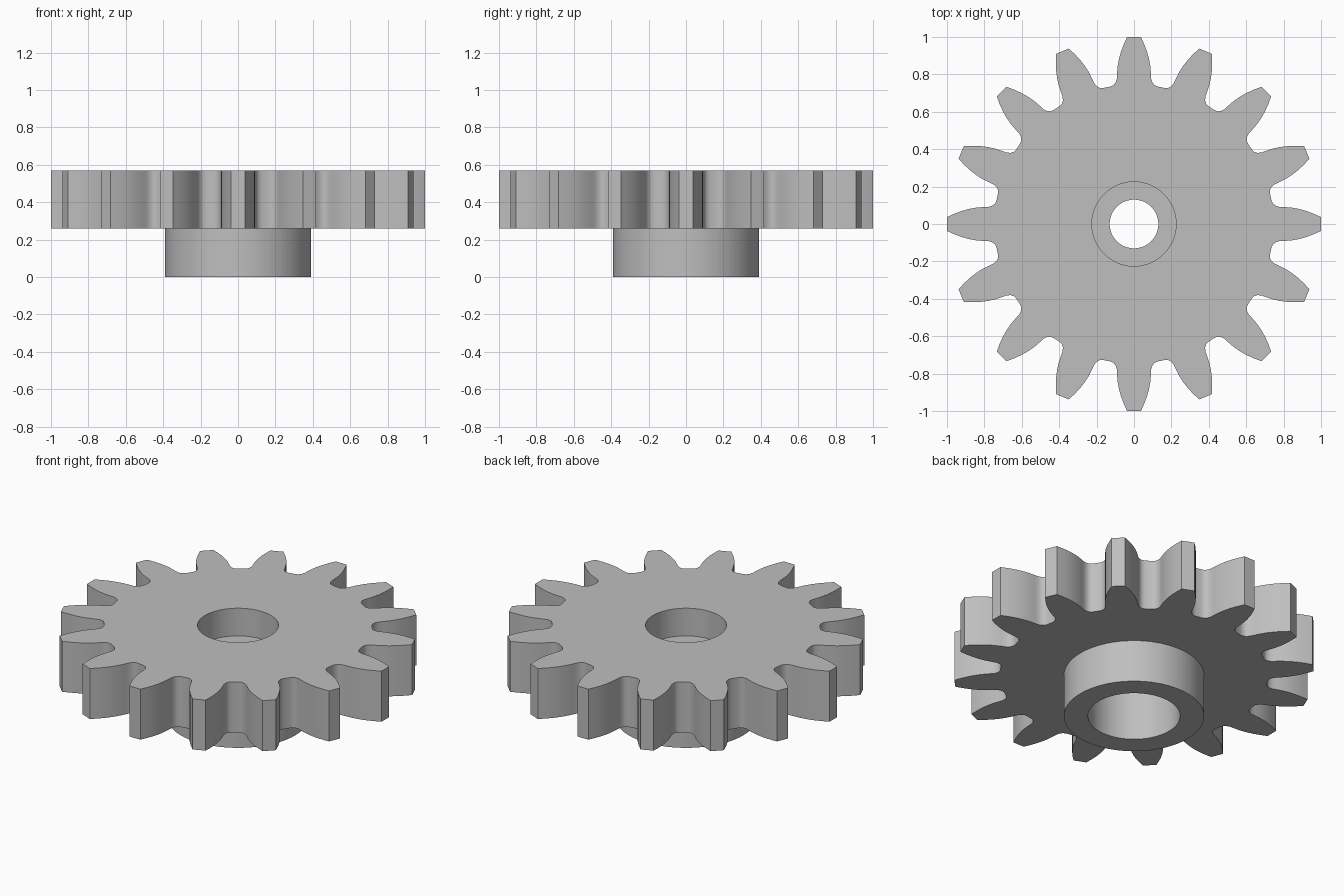
import bpy, bmesh, math

if "Cube" in bpy.data.objects:
    bpy.data.objects.remove(bpy.data.objects["Cube"])

TEETH = 16
# Half a tooth: (distance along its axis, half width), tip to root
HALF_TOOTH = [(1.0, .037), (.96, .055), (.92, .070), (.88, .081), (.84, .088),
              (.80, .091), (.775, .092), (.755, .099), (.742, .110), (.735, .126)]

grey = bpy.data.materials.new("plain grey")
grey.diffuse_color = (0.52, 0.52, 0.52, 1)
grey.use_nodes = True
grey.node_tree.nodes["Principled BSDF"].inputs["Base Color"].default_value = grey.diffuse_color

# Gear outline in polar form, one mirrored tooth repeated around the axis
tooth = HALF_TOOTH + [(a, -w) for a, w in HALF_TOOTH]
tooth = sorted((math.atan2(w, a), math.hypot(a, w)) for a, w in tooth)
outline = [(t + i * math.tau / TEETH, r) for i in range(TEETH) for t, r in tooth]


def loft(name, rings):
    """Join rings of (radius, z); radius None means the toothed outline."""
    bm = bmesh.new()
    loops = []
    for radius, z in rings:
        loops.append([bm.verts.new(((radius or r) * math.cos(t),
                                    (radius or r) * math.sin(t), z))
                      for t, r in outline])
    n = len(outline)
    for a, b in zip(loops, loops[1:]):
        for i in range(n):
            j = (i + 1) % n
            bm.faces.new((a[i], a[j], b[j], b[i]))
    mesh = bpy.data.meshes.new(name)
    bm.to_mesh(mesh)
    bm.free()
    mesh.materials.append(grey)
    obj = bpy.data.objects.new(name, mesh)
    bpy.context.collection.objects.link(obj)
    bpy.ops.object.select_all(action='DESELECT')
    obj.select_set(True)
    bpy.context.view_layer.objects.active = obj
    bpy.ops.object.shade_smooth_by_angle(angle=math.radians(30))
    return obj


# Toothed wheel with a stepped bore: upper recess, narrow lip, lower recess
loft("toothed_wheel", [(.256, .26), (.256, .32), (.13, .32), (.13, .40),
                       (.225, .40), (.225, .57), (None, .57), (None, .26),
                       (.39, .26)][::-1])

# Hub collar below the wheel
loft("hub_collar", [(.256, .26), (.256, 0), (.39, 0), (.39, .26)])
